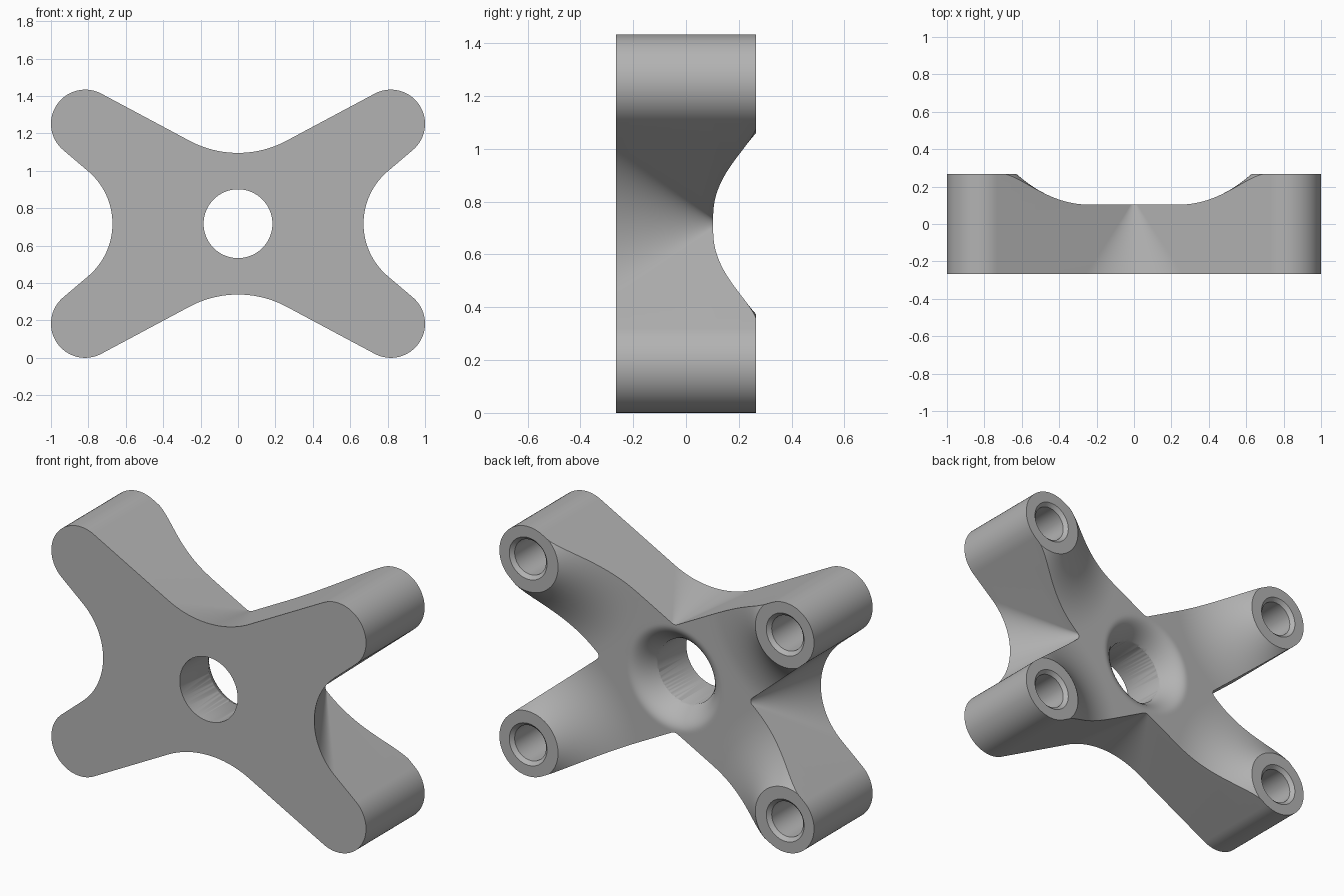
import bpy, bmesh
from math import sin, cos, asin, atan2, hypot, pi, radians

if "Cube" in bpy.data.objects:
    bpy.data.objects.remove(bpy.data.objects["Cube"], do_unlink=True)

# Main sizes
MID = 0.717            # height of the centre
FRONT, BACK = -0.266, 0.266
BX, BZ, BR = 0.817, 0.534, 0.183   # boss offset from centre and radius
HOLE = 0.184
SIDE_APEX, TOP_APEX = 0.47, 0.305  # corners where neighbouring arms meet

grey = bpy.data.materials.new("light_grey")
grey.use_nodes = True
colour = (0.45, 0.45, 0.45, 1)
grey.diffuse_color = colour
grey.node_tree.nodes["Principled BSDF"].inputs["Base Color"].default_value = colour


def make_object(name, bm):
    bmesh.ops.recalc_face_normals(bm, faces=bm.faces)
    mesh = bpy.data.meshes.new(name)
    bm.to_mesh(mesh)
    bm.free()
    ob = bpy.data.objects.new(name, mesh)
    bpy.context.collection.objects.link(ob)
    mesh.materials.append(grey)
    return ob


def loft(name, rings):
    """Skin equal rings of points and cap both ends."""
    bm = bmesh.new()
    loops = [[bm.verts.new(p) for p in ring] for ring in rings]
    n = len(loops[0])
    for a, b in zip(loops, loops[1:]):
        for i in range(n):
            j = (i + 1) % n
            bm.faces.new((a[i], a[j], b[j], b[i]))
    bm.faces.new(loops[0])
    bm.faces.new(loops[-1])
    return make_object(name, bm)


def arc(cx, cz, r, start, end, n):
    return [(cx + r * cos(start + (end - start) * i / n),
             cz + r * sin(start + (end - start) * i / n)) for i in range(n + 1)]


def tangent_angle(dx, dz, sign):
    return atan2(dz, dx) + sign * asin(BR / hypot(dx, dz))


def outline(y):
    """Four-armed outline whose inner fillets tighten towards the back."""
    k = min(1, max(0.04, (0.13 - y) / (0.13 - FRONT)))
    side = tangent_angle(BX - SIDE_APEX, BZ, -1)
    top = tangent_angle(BX, BZ - TOP_APEX, 1)
    rs, rt = 0.368 * k, 0.55 * k
    q = arc(SIDE_APEX + rs / sin(side), 0, rs, pi, pi / 2 + side, 16)
    q += arc(BX, BZ, BR, side - pi / 2, top + pi / 2, 32)
    q += arc(0, TOP_APEX + rt / cos(top), rt, top - pi / 2, -pi / 2, 16)
    q[0], q[-1] = (q[0][0], 0), (0, q[-1][1])
    pts = []
    for sx, sz in ((1, 1), (-1, 1), (-1, -1), (1, -1)):
        part = [(sx * x, sz * z) for x, z in q]
        if sx * sz < 0:
            part.reverse()
        pts += part[:-1]
    return [(x, y, z + MID) for x, z in pts]


def bore(name, x, z, profile):
    """Round cutter from (radius, y) steps."""
    return loft(name, [[(px, y, pz) for px, pz in arc(x, z, r, 0, 2 * pi, 64)[:-1]]
                       for r, y in profile])


def back_surface(x, z):
    """Depth of the hollowed back: rises to the bosses, dips into the hole."""
    d = hypot(abs(x) - BX, abs(z) - BZ)
    y = 0.103 + 0.163 * (max(0, 0.6 - d) / 0.41) ** 2.2
    r = max(0.12, hypot(x, z))
    return y - 0.11 * (max(0, 0.3 - r) / 0.115) ** 2


def dish_cutter():
    """Solid block whose front side is the hollowed back surface."""
    nx, nz, w, h, far = 170, 124, 1.063, 0.777, 0.9
    bm = bmesh.new()
    grid = []
    for i in range(nx + 1):
        x = w * (2 * i / nx - 1)
        grid.append([bm.verts.new((x, back_surface(x, h * (2 * j / nz - 1)),
                                   MID + h * (2 * j / nz - 1)))
                     for j in range(nz + 1)])
    for i in range(nx):
        for j in range(nz):
            bm.faces.new((grid[i][j], grid[i + 1][j],
                          grid[i + 1][j + 1], grid[i][j + 1]))
    rim = [e for e in bm.edges if e.is_boundary]
    new = bmesh.ops.extrude_edge_only(bm, edges=rim)["geom"]
    for v in new:
        if isinstance(v, bmesh.types.BMVert):
            v.co.y = far
    bmesh.ops.holes_fill(bm, edges=[e for e in new if isinstance(e, bmesh.types.BMEdge)
                                    and e.is_boundary], sides=0)
    return make_object("back_hollow_cutter", bm)


# Body
layers = 10
body = loft("four_arm_bracket", [outline(FRONT + (BACK - FRONT) * i / layers)
                                 for i in range(layers + 1)])

# Hollow back, centre hole and a blind chamfered bore in every boss
cutters = [dish_cutter(),
           bore("centre_hole_cutter", 0, MID, [(HOLE, -0.5), (HOLE, 0.5)])]
for sx in (-1, 1):
    for sz in (-1, 1):
        cutters.append(bore("boss_bore_cutter", sx * BX, MID + sz * BZ,
                            [(0.1, -0.1), (0.1, BACK - 0.02),
                             (0.12, BACK), (0.12, 0.4)]))

bpy.ops.object.select_all(action='DESELECT')
bpy.context.view_layer.objects.active = body
body.select_set(True)
for cutter in cutters:
    cutter.hide_render = True
    mod = body.modifiers.new("cut", 'BOOLEAN')
    mod.operation = 'DIFFERENCE'
    mod.solver = 'EXACT'
    mod.object = cutter
    bpy.ops.object.modifier_apply(modifier=mod.name)
    bpy.data.objects.remove(cutter, do_unlink=True)

bpy.ops.object.shade_smooth_by_angle(angle=radians(28))
